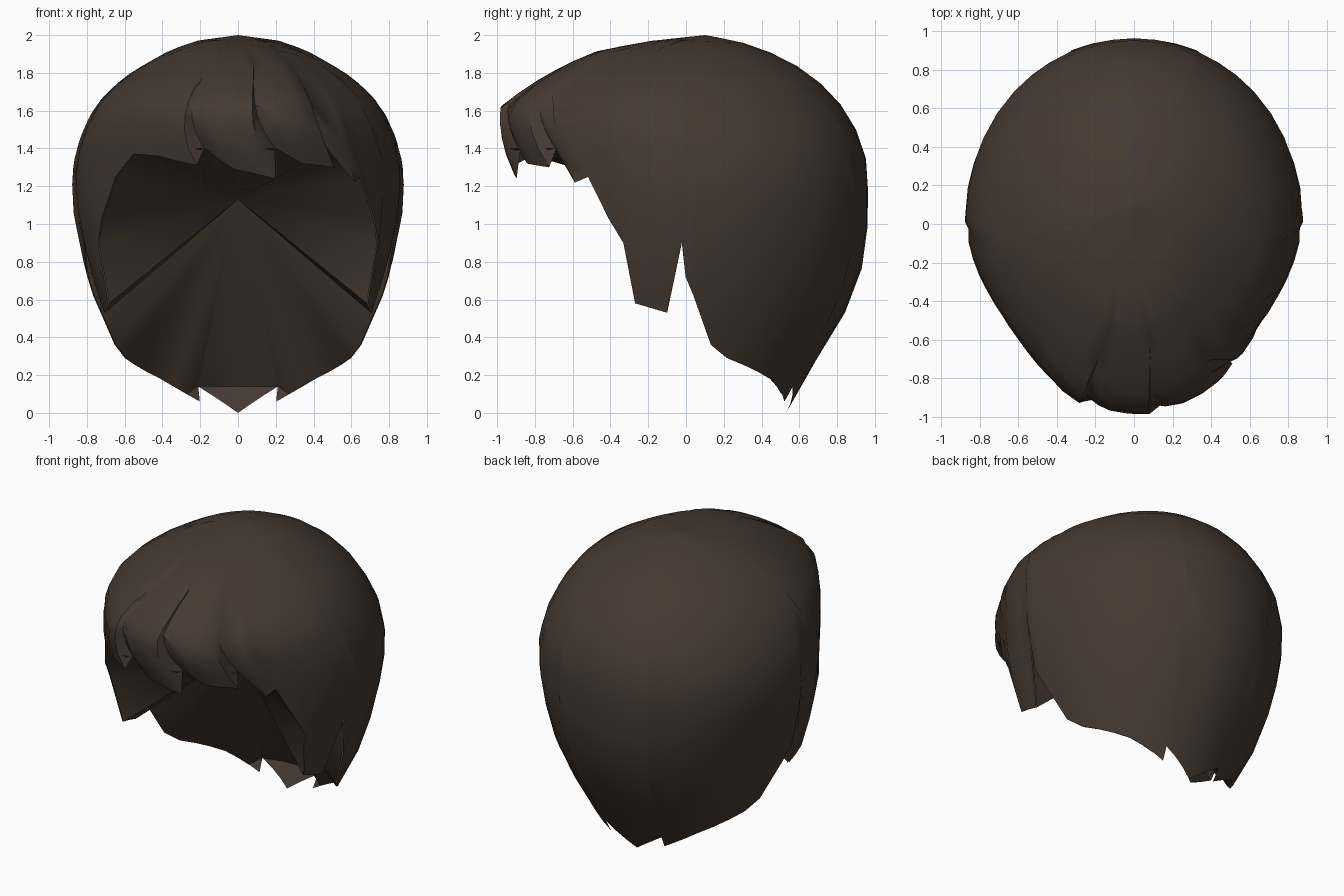
import bpy, bmesh, math

cube = bpy.data.objects.get("Cube")
if cube:
    bpy.data.objects.remove(cube, do_unlink=True)

brown = bpy.data.materials.new("dark_brown_hair")
brown.use_nodes = True
COLOUR = (0.06, 0.042, 0.031, 1)
brown.diffuse_color = COLOUR
brown.node_tree.nodes["Principled BSDF"].inputs["Base Color"].default_value = COLOUR

# Head profile: height, half width, back y, front y
PROFILE = [
    (0, .5, .53, -.5), (.25, .61, .67, -.66), (.5, .73, .83, -.82),
    (.76, .81, .93, -.9), (1.05, .87, .97, -.93), (1.25, .88, .96, -.9),
    (1.38, .86, .95, -.95), (1.5, .82, .9, -.98), (1.62, .76, .83, -.98),
    (1.72, .67, .74, -.85), (1.8, .57, .65, -.72), (1.87, .45, .53, -.58),
    (1.92, .36, .42, -.46), (1.97, .22, .27, -.18), (2, 0, .1, .1)]
# Hem of one side from nape to temple: angle, height, outward offset
SIDE = [(22, .14, 0), (22.6, .06, 0), (45, .18, 0), (72, .29, 0), (80, .36, 0),
        (88, .62, 0), (91, .72, 0), (92.5, .9, -.02), (97.5, .53, -.02),
        (109, .58, 0), (112, .9, 0), (117, 1.03, 0), (126, 1.25, 0)]
# Hem of the swept fringe: x, height, outward offset
FRINGE = [(.64, 1.22, .02), (.55, 1.4, -.05), (.53, 1.3, .02), (.35, 1.32, 0),
          (.21, 1.4, -.05), (.19, 1.24, .02), (-.02, 1.29, 0), (-.19, 1.4, -.05),
          (-.21, 1.31, .02), (-.45, 1.36, 0), (-.6, 1.37, 0)]
ROWS = 14


def blend(a, b, f):
    return [p + (q - p) * f for p, q in zip(a, b)]


def section(z):
    for low, high in zip(PROFILE, PROFILE[1:]):
        if z <= high[0]:
            return blend(low, high, (z - low[0]) / (high[0] - low[0]))[1:]
    return PROFILE[-1][1:]


def surface(angle, z, offset=0):
    """Point on the head; angle runs from the back through the left side."""
    half, back, front = section(z)
    a = math.radians(angle)
    if math.cos(a) < 0:
        half *= 1 - .1 * math.sin(2 * a) ** 2
    return ((half + offset) * math.sin(a),
            (back + front) / 2 + ((back - front) / 2 + offset) * math.cos(a), z)


def hem():
    corners = [(0, 0, 0)] + SIDE
    corners += [(180 - math.degrees(math.asin(x / .84)), z, o) for x, z, o in FRINGE]
    corners += [(360 - a, z, o) for a, z, o in reversed(SIDE)] + [(360, 0, 0)]
    points = []
    for p, q in zip(corners, corners[1:]):
        steps = max(1, math.ceil((q[0] - p[0]) / 9))
        points += [blend(p, q, i / steps) for i in range(steps)]
    return points


def finish(name, bm):
    bmesh.ops.recalc_face_normals(bm, faces=bm.faces)
    mesh = bpy.data.meshes.new(name)
    bm.to_mesh(mesh)
    bm.free()
    mesh.materials.append(brown)
    obj = bpy.data.objects.new(name, mesh)
    bpy.context.collection.objects.link(obj)
    bpy.ops.object.select_all(action='DESELECT')
    obj.select_set(True)
    bpy.context.view_layer.objects.active = obj
    bpy.ops.object.shade_smooth_by_angle(angle=math.radians(50))
    return obj


HEM = hem()

# Outer hair: columns rise from the hem to the crown, swept sideways at the fringe
bm = bmesh.new()
crown = bm.verts.new((0, .1, 2))
columns = []
for angle, rim, offset in HEM:
    column = []
    for r in range(ROWS):
        t = r / ROWS
        z = rim + (2 - rim) * (1 - (1 - t) ** 2)
        front = max(0, -math.cos(math.radians(angle))) ** 2
        sweep = 75 * t * (1 - t) ** 3 * front
        column.append(bm.verts.new(surface(angle + sweep, z, offset * (1 - t) ** 3)))
    columns.append(column)
for i, left in enumerate(columns):
    right = columns[(i + 1) % len(columns)]
    for r in range(ROWS - 1):
        bm.faces.new((left[r], right[r], right[r + 1], left[r + 1]))
    bm.faces.new((left[-1], right[-1], crown))
finish("outer_hair", bm)

# Underside: a fan from the hem to the middle of the head
bm = bmesh.new()
centre = bm.verts.new((0, 0, 1.13))
ring = []
for angle, rim, offset in HEM:
    if 128 < angle < 232:
        rim = 1.4
    elif angle < 23 or angle > 337:
        rim = .14
    ring.append(bm.verts.new(surface(angle, rim, min(offset, 0) - .005)))
for i, v in enumerate(ring):
    bm.faces.new((v, ring[(i + 1) % len(ring)], centre))
finish("hair_underside", bm)
